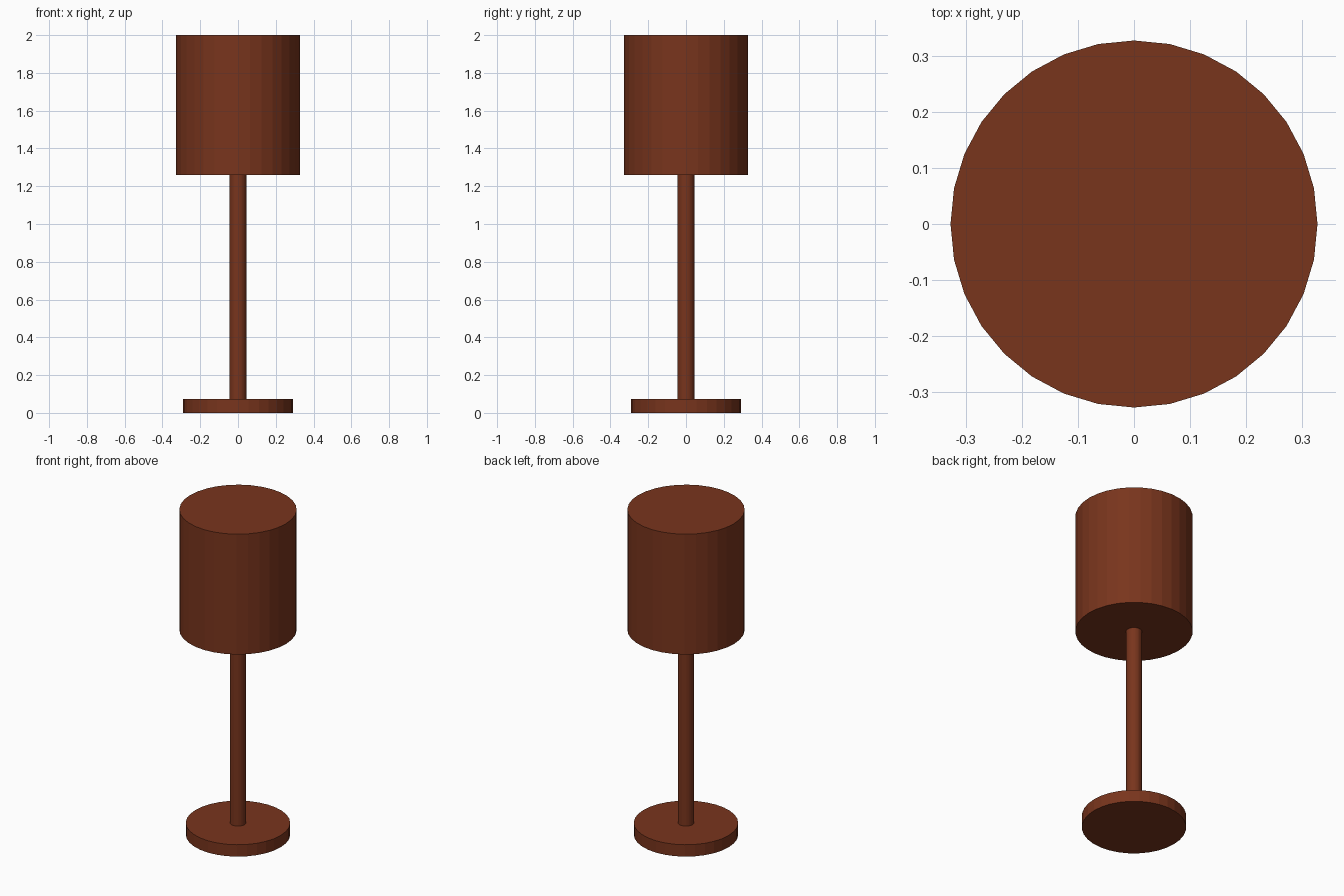
import bpy

if "Cube" in bpy.data.objects:
    bpy.data.objects.remove(bpy.data.objects["Cube"])

# Brown finish shared by all parts
brown = bpy.data.materials.new("brown")
brown.diffuse_color = (0.19, 0.035, 0.012, 1)
brown.use_nodes = True
brown.node_tree.nodes["Principled BSDF"].inputs["Base Color"].default_value = brown.diffuse_color


def disc(name, radius, bottom, top):
    """Closed, flat-shaded 32-sided cylinder between two heights."""
    bpy.ops.mesh.primitive_cylinder_add(
        vertices=32, radius=radius, depth=top - bottom,
        location=(0, 0, (bottom + top) / 2))
    part = bpy.context.object
    part.name = name
    part.data.materials.append(brown)
    return part


# Foot, stem and drum shade
disc("base", 0.291, 0.0, 0.073)
disc("stem", 0.045, 0.073, 1.26)
disc("shade", 0.327, 1.26, 2.0)
